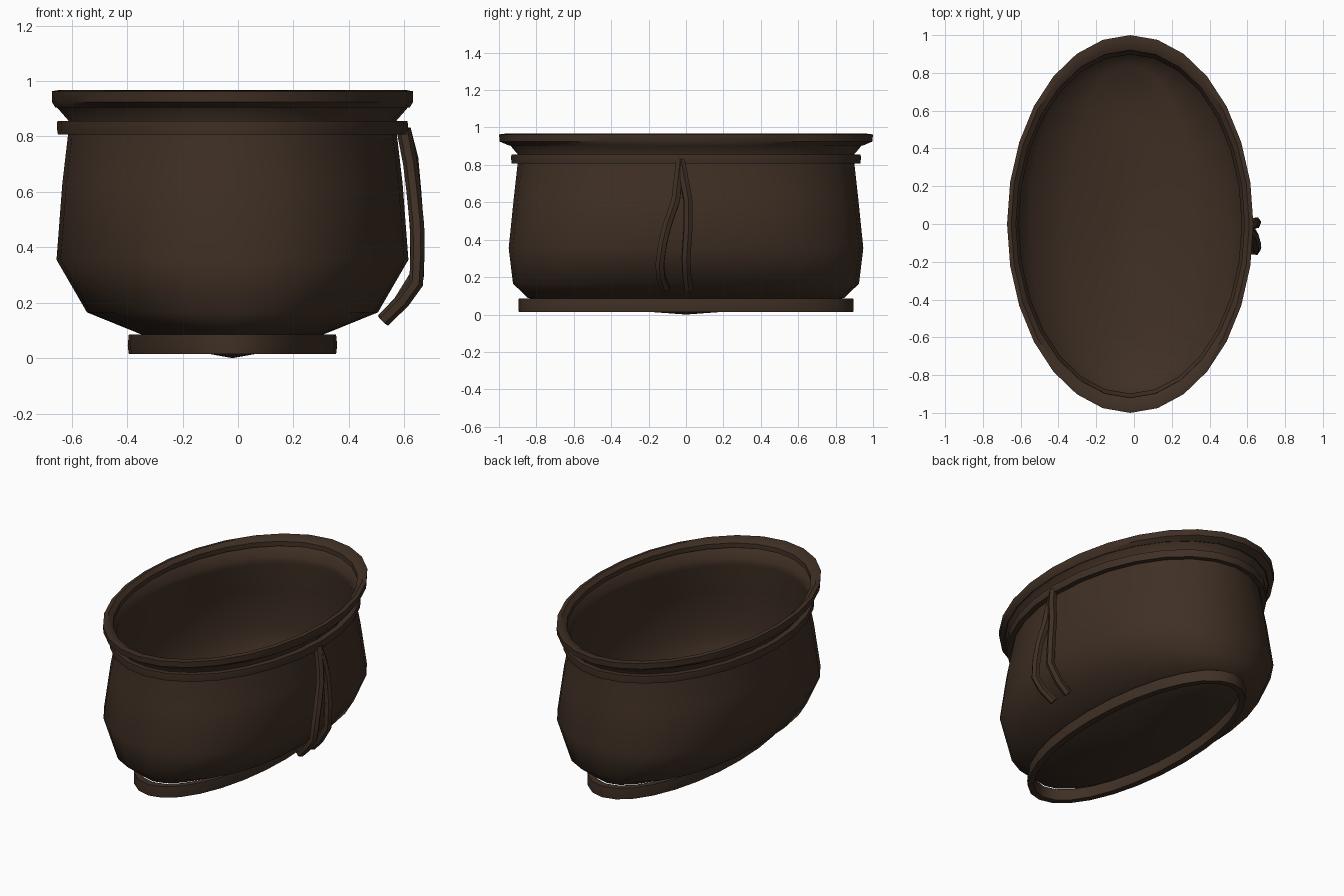
import bpy, bmesh, math

if "Cube" in bpy.data.objects:
    bpy.data.objects.remove(bpy.data.objects["Cube"])

CX = -0.02   # the oval pot sits slightly left because of the hanging ties
SEG = 28

mat = bpy.data.materials.new("dark brown leather")
mat.diffuse_color = (0.050, 0.029, 0.018, 1)
mat.use_nodes = True
mat.node_tree.nodes["Principled BSDF"].inputs["Base Color"].default_value = mat.diffuse_color


def finish(ob, angle):
    ob.data.materials.clear()
    ob.data.materials.append(mat)
    bpy.ops.object.select_all(action='DESELECT')
    ob.select_set(True)
    bpy.context.view_layer.objects.active = ob
    bpy.ops.object.shade_smooth_by_angle(angle=math.radians(angle))


def spow(v, n):
    return math.copysign(abs(v) ** (2 / n), v)


def oval_loft(name, profile, closed=False, floor_z=None, angle=40):
    """Sweep (half width, half length, height, squareness) points around an
    oval. Squareness 2 is an ellipse. Open profiles run bottom to top."""
    bm = bmesh.new()
    rings = []
    for a, b, z, n in profile:
        ring = []
        for k in range(SEG):
            t = 2 * math.pi * k / SEG
            ring.append(bm.verts.new((CX + a * spow(math.cos(t), n),
                                      b * spow(math.sin(t), n), z)))
        rings.append(ring)
    m = len(rings)
    for i in range(m if closed else m - 1):
        r, s = rings[i], rings[(i + 1) % m]
        for k in range(SEG):
            j = (k + 1) % SEG
            bm.faces.new((r[k], r[j], s[j], s[k]))
    if floor_z is not None:
        c = bm.verts.new((CX, 0, floor_z))
        for k in range(SEG):
            bm.faces.new((rings[0][(k + 1) % SEG], rings[0][k], c))
    if closed:
        bmesh.ops.recalc_face_normals(bm, faces=bm.faces[:])
    me = bpy.data.meshes.new(name)
    bm.to_mesh(me)
    bm.free()
    ob = bpy.data.objects.new(name, me)
    bpy.context.collection.objects.link(ob)
    finish(ob, angle)
    return ob


def strand(name, pts, radius=0.026):
    """A thin tie following a few points."""
    cu = bpy.data.curves.new(name, 'CURVE')
    cu.dimensions = '3D'
    cu.bevel_depth = radius
    cu.bevel_resolution = 1
    cu.use_fill_caps = True
    sp = cu.splines.new('POLY')
    sp.points.add(len(pts) - 1)
    for p, co in zip(sp.points, pts):
        p.co = (*co, 1)
    ob = bpy.data.objects.new(name, cu)
    bpy.context.collection.objects.link(ob)
    bpy.ops.object.select_all(action='DESELECT')
    ob.select_set(True)
    bpy.context.view_layer.objects.active = ob
    bpy.ops.object.convert(target='MESH')
    finish(bpy.context.object, 50)


# open bag body with sagging floor and flared mouth
oval_loft("body", [
    (0.10, 0.25, 0.018, 2), (0.23, 0.58, 0.052, 2),
    (0.335, 0.845, 0.088, 2.05), (0.525, 0.925, 0.165, 2.3),
    (0.635, 0.948, 0.355, 2.25), (0.614, 0.920, 0.63, 2.12),
    (0.593, 0.900, 0.81, 2), (0.590, 0.898, 0.855, 2),
    (0.638, 0.945, 0.91, 2)], floor_z=0.0, angle=60)

# thick rolled rim
oval_loft("rim", [
    (0.640, 0.950, 0.905, 2), (0.652, 0.996, 0.925, 2), (0.652, 1.000, 0.963, 2),
    (0.630, 0.965, 0.967, 2), (0.605, 0.920, 0.945, 2), (0.605, 0.918, 0.915, 2)],
    closed=True)

# drawstring band around the neck
oval_loft("neck_cord", [
    (0.596, 0.903, 0.807, 2), (0.630, 0.932, 0.807, 2), (0.634, 0.935, 0.832, 2),
    (0.632, 0.934, 0.855, 2), (0.596, 0.903, 0.855, 2)], closed=True)

# foot ring around the base
oval_loft("base_ring", [
    (0.334, 0.854, 0.014, 2.03), (0.374, 0.894, 0.014, 2.03),
    (0.378, 0.896, 0.045, 2.03), (0.374, 0.894, 0.086, 2.03),
    (0.338, 0.850, 0.086, 2.03), (0.328, 0.842, 0.05, 2.03)], closed=True)

# two hanging tie ends on the right side
strand("tie_end_front", [
    (0.598, -0.03, 0.825), (0.622, -0.045, 0.70), (0.633, -0.055, 0.61),
    (0.646, -0.10, 0.48), (0.648, -0.125, 0.38), (0.643, -0.14, 0.27),
    (0.595, -0.135, 0.205), (0.525, -0.11, 0.138)])
strand("tie_end_back", [
    (0.598, -0.03, 0.825), (0.625, -0.01, 0.72), (0.635, 0.01, 0.61),
    (0.647, 0.01, 0.45), (0.646, 0.0, 0.30), (0.585, 0.005, 0.20),
    (0.523, 0.015, 0.135)])
